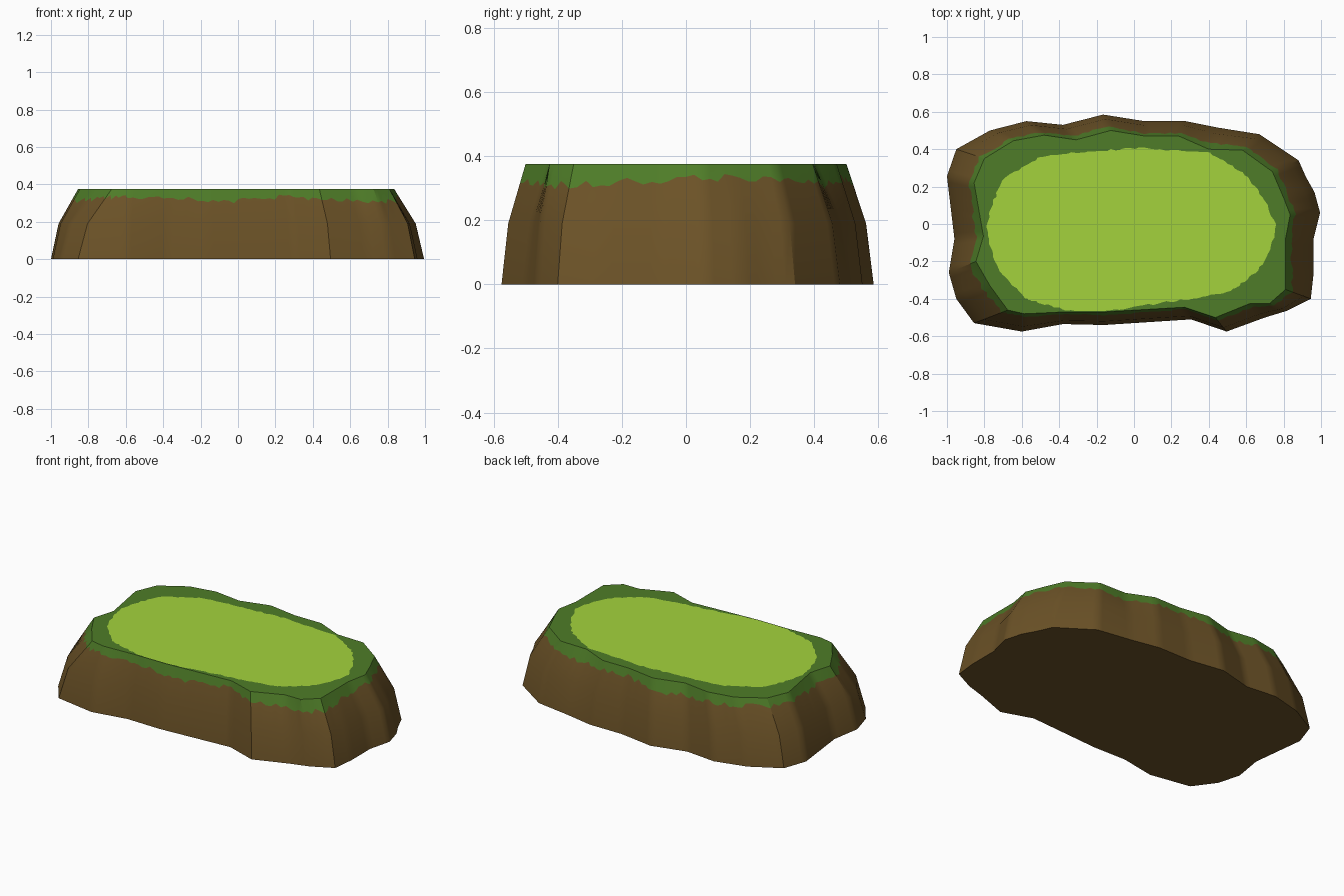
import bpy, bmesh, math, random
from mathutils import Vector

if "Cube" in bpy.data.objects:
    bpy.data.objects.remove(bpy.data.objects["Cube"])

random.seed(4)
H, MID_Z = 0.375, 0.19

# footprint and top edge, corner for corner: (base x, base y, top x, top y)
OUTLINE = [
    (.995, .06, .835, .05), (.965, .17, .80, .14), (.92, .25, .77, .21), (.88, .34, .74, .28),
    (.67, .48, .58, .395), (.45, .515, .40, .40), (.275, .55, .24, .47), (.055, .55, .06, .47),
    (-.165, .585, -.125, .50), (-.38, .53, -.31, .45), (-.575, .55, -.48, .475),
    (-.77, .50, -.645, .445), (-.95, .40, -.80, .35), (-1, .255, -.855, .22),
    (-.96, -.08, -.805, -.065), (-.99, -.26, -.845, -.20), (-.95, -.40, -.77, -.33),
    (-.855, -.53, -.675, -.46), (-.60, -.575, -.585, -.48), (-.38, -.535, -.37, -.47),
    (-.16, -.54, -.16, -.47), (.305, -.51, .27, -.445), (.495, -.575, .435, -.50),
    (.70, -.50, .62, -.425), (.815, -.465, .725, -.425), (.945, -.40, .81, -.35),
    (.96, -.265, .81, -.23), (.96, -.08, .81, -.08)]
# border of the light grass patch
PATCH = [Vector(p) for p in [
    (.755, 0), (.70, .13), (.59, .27), (.40, .385), (.03, .405), (-.24, .39), (-.50, .36),
    (-.70, .24), (-.77, .08), (-.79, -.05), (-.73, -.24), (-.58, -.40), (-.35, -.465),
    (-.05, -.46), (.02, -.44), (.30, -.40), (.52, -.36), (.66, -.25), (.735, -.135)]]


def cross(a, b):
    return a.x * b.y - a.y * b.x


def radius(poly, d):
    """Distance from the centre to a closed outline along d."""
    for a, b in zip(poly, poly[1:] + poly[:1]):
        e = b - a
        den = cross(d, e)
        if abs(den) > 1e-9:
            t, s = cross(a, e) / den, cross(a, d) / den
            if t > 0 and -1e-6 <= s <= 1 + 1e-6:
                return t
    return 0.4


def material(name, rgb):
    m = bpy.data.materials.new(name)
    m.diffuse_color = (*rgb, 1)
    m.use_nodes = True
    m.node_tree.nodes["Principled BSDF"].inputs["Base Color"].default_value = m.diffuse_color
    return m


# finely divided columns so the grass can have a ragged lower edge
columns = []
for p, q in zip(OUTLINE, OUTLINE[1:] + OUTLINE[:1]):
    p, q = Vector(p), Vector(q)
    n = max(2, round((p - q).length / 0.04))
    columns += [p.lerp(q, i / n) for i in range(n)]

rings = [[] for _ in range(5)]
bm = bmesh.new()
for c in columns:
    base, top = Vector((c[0], c[1])), Vector((c[2], c[3]))
    mid = base.lerp(top, 0.28)
    ang = math.atan2(top.y, top.x)
    z = 0.32 + 0.012 * math.sin(5 * ang + 1) + random.uniform(-0.014, 0.014)
    frill = mid.lerp(top, (z - MID_Z) / (H - MID_Z))
    d = top.normalized()
    inner = d * min(radius(PATCH, d) + random.uniform(-.006, .006), top.length - 0.006)
    for ring, v, h in zip(rings, (base, mid, frill, top, inner), (0, MID_Z, z, H, H)):
        ring.append(bm.verts.new((v.x, v.y, h)))

# earth, earth, grass side, grass rim
for k, mat in enumerate((0, 0, 1, 1)):
    lo, hi = rings[k], rings[k + 1]
    for i in range(len(lo)):
        j = (i + 1) % len(lo)
        bm.faces.new((lo[i], lo[j], hi[j], hi[i])).material_index = mat
bm.faces.new(rings[4]).material_index = 2       # light patch
bm.faces.new(rings[0][::-1]).material_index = 0  # underside

mesh = bpy.data.meshes.new("grassy_mound")
bm.to_mesh(mesh)
bm.free()
for m in (material("brown earth", (.147, .084, .020)),
          material("dark grass", (.077, .202, .021)),
          material("light grass", (.37, .65, .045))):
    mesh.materials.append(m)
mound = bpy.data.objects.new("grassy_mound", mesh)
bpy.context.collection.objects.link(mound)
bpy.context.view_layer.objects.active = mound
mound.select_set(True)
bpy.ops.object.shade_smooth_by_angle(angle=math.radians(30))
